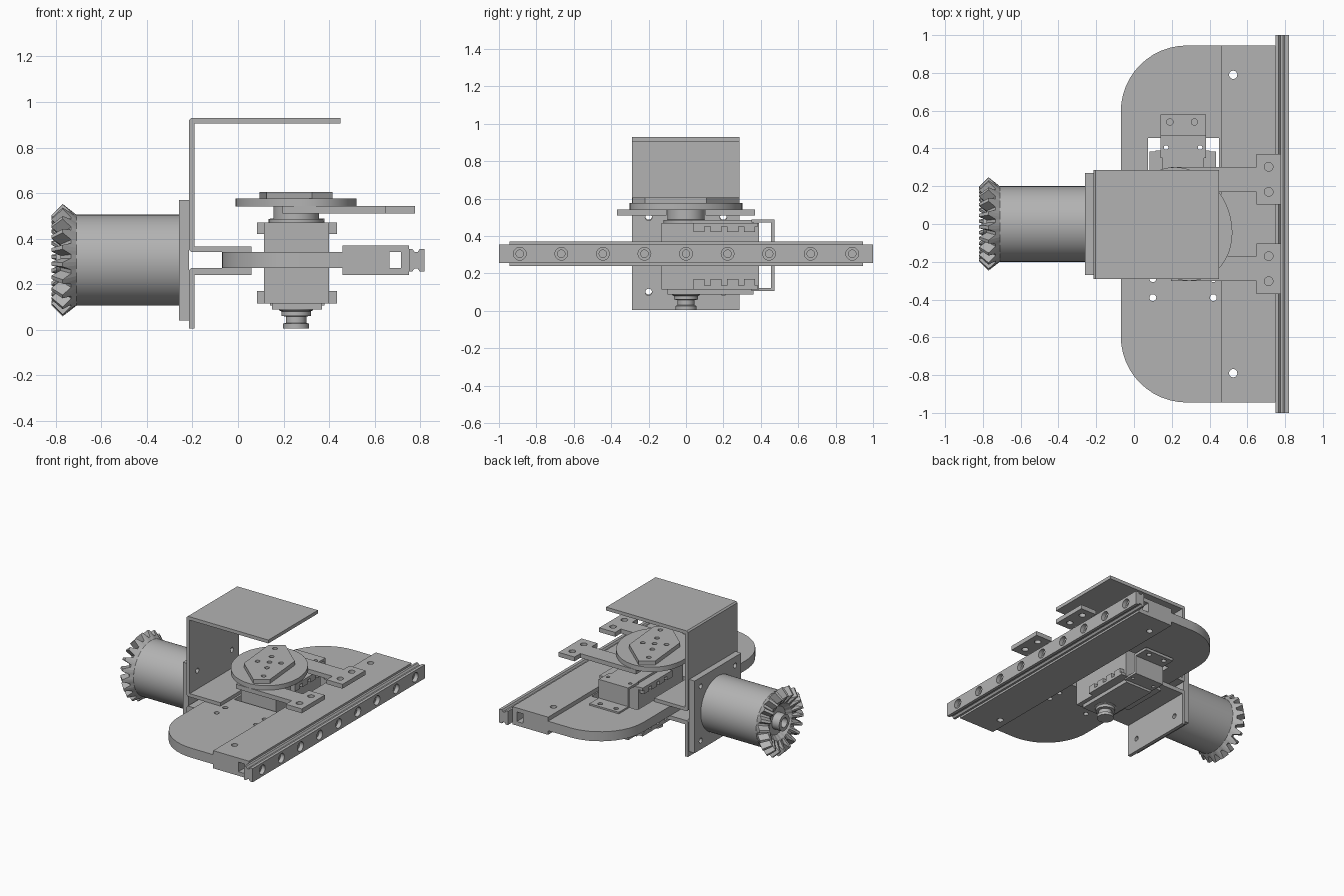
import bpy, bmesh, math
from mathutils import Vector, Matrix

if "Cube" in bpy.data.objects:
    bpy.data.objects.remove(bpy.data.objects["Cube"])

GREY = (0.45, 0.45, 0.45, 1)
metal = bpy.data.materials.new("plain grey metal")
metal.use_nodes = True
metal.diffuse_color = GREY
metal.node_tree.nodes["Principled BSDF"].inputs["Base Color"].default_value = GREY
CX, CZ = 0.255, 0.305       # servo axis x, mid height of the base plate


def finish(name, bm, smooth=False):
    bmesh.ops.recalc_face_normals(bm, faces=bm.faces)
    mesh = bpy.data.meshes.new(name)
    bm.to_mesh(mesh)
    bm.free()
    mesh.materials.append(metal)
    ob = bpy.data.objects.new(name, mesh)
    bpy.context.collection.objects.link(ob)
    if smooth:
        shade(ob)
    return ob


def shade(ob):
    bpy.ops.object.select_all(action='DESELECT')
    ob.select_set(True)
    bpy.context.view_layer.objects.active = ob
    bpy.ops.object.shade_smooth_by_angle(angle=math.radians(30))


def add_box(bm, x, y, z):
    size = Matrix.Diagonal((x[1] - x[0], y[1] - y[0], z[1] - z[0], 1))
    mid = Vector((sum(x), sum(y), sum(z))) / 2
    bmesh.ops.create_cube(bm, size=1, matrix=Matrix.Translation(mid) @ size)


def boxes(name, *parts):
    bm = bmesh.new()
    for p in parts:
        add_box(bm, *p)
    return finish(name, bm)


def prism(name, pts, lo, hi, axis='z', smooth=False):
    """Extrude an outline along z (points x, y) or along y (points x, z)."""
    place = (lambda a, b, h: (a, b, h)) if axis == 'z' else (lambda a, b, h: (a, h, b))
    bm = bmesh.new()
    face = bm.faces.new([bm.verts.new(place(a, b, lo)) for a, b in pts])
    new = bmesh.ops.extrude_face_region(bm, geom=[face])["geom"]
    move = Vector(place(0, 0, hi - lo))
    bmesh.ops.translate(bm, vec=move, verts=[v for v in new if isinstance(v, bmesh.types.BMVert)])
    return finish(name, bm, smooth)


def lathe(name, profile, centre, axis='z', steps=48):
    """Revolve (height, radius) points about an axis through centre."""
    bm = bmesh.new()
    rings = []
    for h, r in profile:
        ring = []
        for i in range(steps):
            a = math.tau * i / steps
            c, s = r * math.cos(a), r * math.sin(a)
            v = Vector((c, s, h)) if axis == 'z' else Vector((h, c, s))
            ring.append(bm.verts.new(v + Vector(centre)))
        rings.append(ring)
    for a, b in zip(rings, rings[1:]):
        for i in range(steps):
            j = (i + 1) % steps
            bm.faces.new((a[i], a[j], b[j], b[i]))
    bm.faces.new(rings[0])
    bm.faces.new(rings[-1])
    return finish(name, bm, True)


def cut(ob, bm, smooth=True):
    tool = finish("cutter", bm)
    tool.hide_render = True
    mod = ob.modifiers.new("cut", 'BOOLEAN')
    mod.operation, mod.solver, mod.object = 'DIFFERENCE', 'EXACT', tool
    bpy.context.view_layer.objects.active = ob
    bpy.ops.object.modifier_apply(modifier=mod.name)
    bpy.data.objects.remove(tool)
    if smooth:
        shade(ob)


def drill(ob, centres, r, depth=0.3, axis='z'):
    bm = bmesh.new()
    turn = Matrix.Rotation(math.pi / 2, 4, 'Y') if axis == 'x' else Matrix()
    for c in centres:
        bmesh.ops.create_cone(bm, cap_ends=True, segments=20, radius1=r, radius2=r,
                              depth=depth, matrix=Matrix.Translation(c) @ turn)
    cut(ob, bm)


# Base plate with rounded outer corners and a window for the servo
R, EDGE, BACK = 0.35, 0.945, -0.07
arc = [math.radians(90 + 7.5 * i) for i in range(13)]
corner = [(BACK + R + R * math.cos(a), EDGE - R + R * math.sin(a)) for a in arc]
outline = [(0.46, EDGE)] + corner + [(x, -y) for x, y in reversed(corner)] + [(0.46, -EDGE)]
plate = prism("base_plate", outline, 0.27, 0.34)
bm = bmesh.new()
add_box(bm, (0.075, 0.45), (-0.15, 0.455), (0, 1))
cut(plate, bm)
drill(plate, [(x, y, CZ) for x in (0.1, 0.42) for y in (-0.29, -0.39)], 0.018)

# Thick edge bar with a square channel through its length
bar = boxes("edge_bar", ((0.46, 0.75), (-EDGE, EDGE), (0.24, 0.37)))
bm = bmesh.new()
add_box(bm, (0.665, 0.715), (-1, 1), (0.27, 0.34))
cut(bar, bm)
drill(bar, [(0.525, y, CZ) for y in (-0.79, 0.79)], 0.022)

# Grooved linear rail with counterbored holes
half = [(0.75, 0.05), (0.765, 0.05), (0.775, 0.037), (0.79, 0.037), (0.798, 0.05), (0.82, 0.05)]
rail = prism("linear_rail", [(x, CZ + z) for x, z in half]
             + [(x, CZ - z) for x, z in reversed(half)], -1, 1, 'y')
spots = [0.2222 * i for i in range(-4, 5)]
drill(rail, [(0.82, y, CZ) for y in spots], 0.034, 0.06, 'x')
drill(rail, [(0.78, y, CZ) for y in spots], 0.02, 0.2, 'x')

# Folded sheet brackets clamping the base plate
W = (-0.29, 0.285)
upper = prism("upper_bracket", [(0.45, 0.93), (-0.205, 0.93), (-0.215, 0.92), (-0.215, 0.35),
              (-0.205, 0.34), (0.06, 0.34), (0.06, 0.365), (-0.19, 0.365), (-0.19, 0.905),
              (0.45, 0.905)], *W, 'y')
lower = prism("lower_bracket", [(-0.215, 0.005), (-0.19, 0.005), (-0.19, 0.24), (0.06, 0.24),
              (0.06, 0.27), (-0.205, 0.27), (-0.215, 0.26)], *W, 'y')
drill(upper, [(-0.2, y, 0.5) for y in (-0.2, 0.2)], 0.018, 0.2, 'x')
drill(lower, [(-0.2, y, 0.1) for y in (-0.2, 0.2)], 0.018, 0.2, 'x')

# Motor with square mounting flange
flange = boxes("motor_flange", ((-0.26, -0.215), (-0.27, 0.27), (0.04, 0.57)))
drill(flange, [(-0.24, y, CZ + z) for y in (-0.2, 0.2) for z in (-0.2, 0.2)], 0.018, 0.2, 'x')
lathe("motor_body", [(-0.72, 0.2), (-0.26, 0.2)], (0, 0, CZ), 'x', 64)

# Bevel gear: tooth and gap sections alternate around the axis
TEETH = 20
tip = [(-0.71, 0.2), (-0.77, 0.247), (-0.82, 0.197), (-0.775, 0.13)]
root = [(-0.71, 0.2), (-0.733, 0.215), (-0.78, 0.165), (-0.77, 0.13)]
bm = bmesh.new()
sections = []
for i in range(TEETH * 4):
    a = math.tau * (i + 0.5) / (TEETH * 4)
    prof = tip if i % 4 < 2 else root
    sections.append([bm.verts.new((x, r * math.cos(a), CZ + r * math.sin(a)))
                     for x, r in [(-0.7, 0.1)] + prof + [(-0.74, 0.1)]])
for i, s in enumerate(sections):
    t = sections[(i + 1) % len(sections)]
    for k in range(len(s)):
        n = (k + 1) % len(s)
        bm.faces.new((s[k], s[n], t[n], t[k]))
finish("bevel_gear", bm)
lathe("gear_web", [(-0.7, 0.11), (-0.74, 0.11)], (0, 0, CZ), 'x')
lathe("gear_hub", [(-0.7, 0.06), (-0.8, 0.06), (-0.8, 0.035), (-0.75, 0.035)], (0, 0, CZ), 'x')

# Servo body with its slotted side rails
boxes("servo_body", ((0.115, 0.4), (-0.13, 0.39), (0.115, 0.47)))
parts = []
for x in ((0.083, 0.118), (0.398, 0.435)):
    for strip, nut in (((0.45, 0.47), (0.42, 0.45)), ((0.115, 0.135), (0.135, 0.17))):
        parts.append((x, (0.04, 0.385), strip))
        parts += [(x, (y - 0.03, y + 0.03), nut) for y in (0.07, 0.16, 0.25, 0.34)]
boxes("servo_side_rails", *parts)
boxes("servo_bottom_cover", ((0.15, 0.37), (-0.1, 0.36), (0.088, 0.12)))
boxes("servo_top_cover", ((0.15, 0.37), (0.03, 0.36), (0.465, 0.485)))

# Stepped idler shaft below and drive hub above
lathe("idler_shaft", [(0.12, 0.075), (0.085, 0.075), (0.08, 0.065), (0.06, 0.065), (0.058, 0.045),
      (0.03, 0.045), (0.026, 0.057), (0.005, 0.057)], (CX, 0, 0))
lathe("drive_hub", [(0.46, 0.12), (0.485, 0.12), (0.487, 0.1), (0.545, 0.1)], (CX, 0, 0))

# Stepped straps holding the servo above and below the base plate
for name, sign in (("upper_strap", 1), ("lower_strap", -1)):
    def level(a, b):
        return tuple(sorted((CZ - 0.008 + sign * a, CZ - 0.008 + sign * b)))
    x = (0.14, 0.38)
    strap = boxes(name, (x, (0.35, 0.455), level(0.175, 0.192)),
                  (x, (0.455, 0.472), level(0.035, 0.192)), (x, (0.472, 0.58), level(0.035, 0.055)))
    drill(strap, [(px, 0.54, CZ) for px in (0.19, 0.32)], 0.017)
    drill(strap, [(px, 0.405, CZ + 0.18 * sign) for px in (0.17, 0.35)], 0.012, 0.1)

# Pair of T-shaped arms below the turntable
for name, s in (("left_arm", 1), ("right_arm", -1)):
    arm = [(0.195, 0.17), (0.648, 0.17), (0.648, 0.103), (0.778, 0.103), (0.778, 0.37),
           (0.648, 0.37), (0.648, 0.302), (0.195, 0.302)]
    ob = prism(name, [(x, s * y) for x, y in arm], 0.51, 0.542)
    drill(ob, [(0.713, s * y, 0.52) for y in (0.17, 0.303)], 0.023)

# Oval turntable and tapered horn plate, both turned to the same angle
turn = Matrix.Rotation(math.radians(25), 2)
oval = [turn @ Vector((0.255 * math.cos(a), 0.31 * math.sin(a)))
        for a in (math.tau * i / 64 for i in range(64))]
prism("turntable", [(CX + p.x, p.y) for p in oval], 0.54, 0.575, smooth=True)
side = [(-0.16, 0.22), (-0.07, 0.285), (0.13, 0.11)]
horn = prism("horn_plate", [(CX + x, y) for x, y in side] + [(CX - x, -y) for x, y in side],
             0.575, 0.605)
spots = [turn @ Vector(p) for p in ((0, 0), (0, 0.22), (0, -0.22), (0.08, 0), (-0.08, 0),
                                    (0, 0.09), (0, -0.09))]
drill(horn, [(CX + p.x, p.y, 0.6) for p in spots], 0.017, 0.1)
